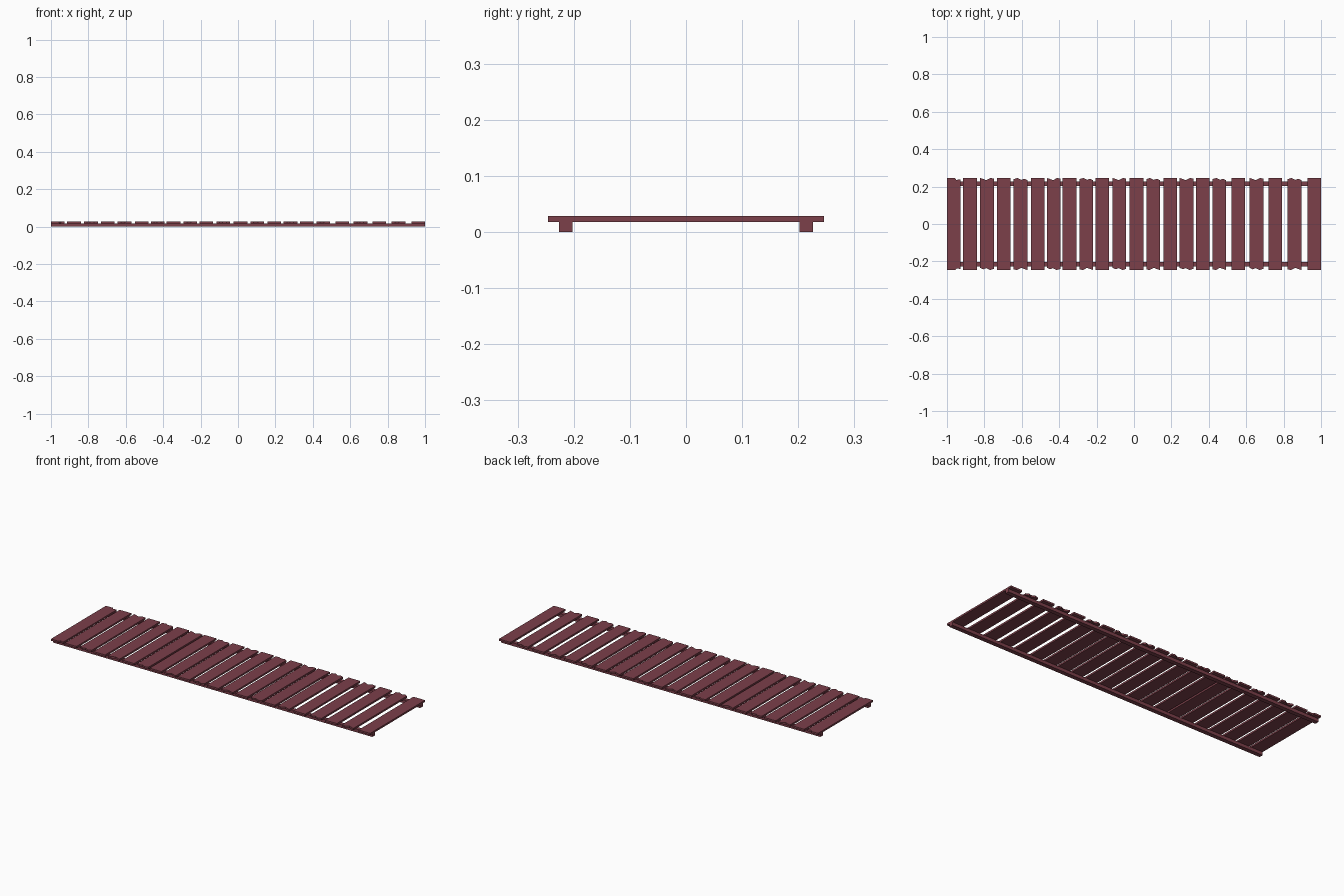
import bpy, bmesh

if "Cube" in bpy.data.objects:
    bpy.data.objects.remove(bpy.data.objects["Cube"])

mat = bpy.data.materials.new("red_wood")
mat.diffuse_color = (0.2, 0.05, 0.068, 1)
mat.use_nodes = True
mat.node_tree.nodes["Principled BSDF"].inputs["Base Color"].default_value = mat.diffuse_color

def prism(name, outline, z0, z1):
    """Extrude a flat outline (counter-clockwise) from z0 to z1."""
    bm = bmesh.new()
    face = bm.faces.new([bm.verts.new((x, y, z0)) for x, y in outline])
    ext = bmesh.ops.extrude_face_region(bm, geom=[face])
    top = [v for v in ext["geom"] if isinstance(v, bmesh.types.BMVert)]
    bmesh.ops.translate(bm, verts=top, vec=(0, 0, z1 - z0))
    bmesh.ops.recalc_face_normals(bm, faces=bm.faces)
    me = bpy.data.meshes.new(name)
    bm.to_mesh(me)
    bm.free()
    me.materials.append(mat)
    ob = bpy.data.objects.new(name, me)
    bpy.context.collection.objects.link(ob)
    return ob

# Two long rails under the deck
for side, y in (("front", -0.2145), ("back", 0.2145)):
    prism(side + "_rail", [(-1, y - .012), (1, y - .012), (1, y + .012), (-1, y + .012)], 0, 0.018)

# Cross planks: alternately clean-cut and with broken ends
W, L = 0.0365, 0.246
centres = [-0.963, -0.877, -0.786, -0.697, -0.607, -0.515, -0.429, -0.345, -0.255, -0.169, -0.078,
           0.013, 0.102, 0.194, 0.281, 0.367, 0.456, 0.557, 0.655, 0.755, 0.858, 0.9635]
broken_back = [(W, L - .003), (.018, L), (-.004, L - .012), (-.018, L - .006), (-W, L)]
broken_front = [(-W, -L + .012), (-.020, -L + .004), (-.004, -L + .010), (.016, -L), (W, -L + .006)]
first_back = [(W, L - .008), (.012, L - .010), (.006, L), (-W, L)]
for i, cx in enumerate(centres):
    if i == 0:
        outline = [(-W, -L), (.006, -L), (.016, -L + .010), (W, -L + .004)] + first_back
    elif i % 2 == 0:
        outline = broken_front + broken_back
        if i % 4 == 0:      # turn every other broken plank around
            outline = [(-x, -y) for x, y in outline]
    else:
        outline = [(-W, -L), (W, -L), (W, L), (-W, L)]
    prism("plank_%02d" % (i + 1), [(cx + x, y) for x, y in outline], 0.018, 0.028)
